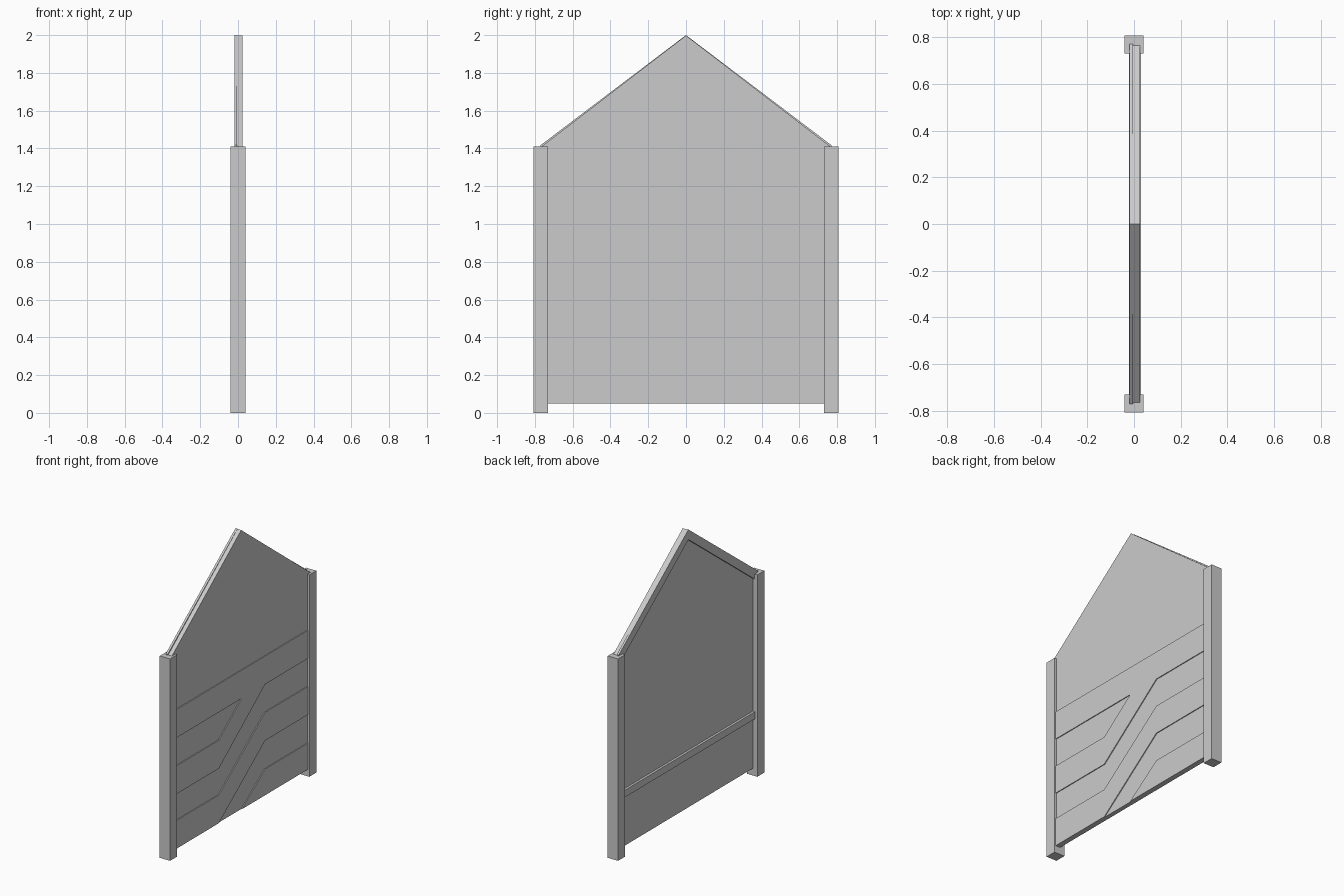
import bpy
import bmesh

if "Cube" in bpy.data.objects:
    bpy.data.objects.remove(bpy.data.objects["Cube"], do_unlink=True)

grey = bpy.data.materials.new("light_grey")
grey.use_nodes = True
colour = (0.6, 0.6, 0.6, 1)
grey.diffuse_color = colour
grey.node_tree.nodes["Principled BSDF"].inputs["Base Color"].default_value = colour


def slab(name, outline, x0, x1):
    """Extrude a (y, z) outline between two x positions."""
    bm = bmesh.new()
    face = bm.faces.new([bm.verts.new((x0, y, z)) for y, z in outline])
    ext = bmesh.ops.extrude_face_region(bm, geom=[face])
    verts = [v for v in ext["geom"] if isinstance(v, bmesh.types.BMVert)]
    bmesh.ops.translate(bm, verts=verts, vec=(x1 - x0, 0, 0))
    bmesh.ops.recalc_face_normals(bm, faces=bm.faces)
    mesh = bpy.data.meshes.new(name)
    bm.to_mesh(mesh)
    bm.free()
    mesh.materials.append(grey)
    obj = bpy.data.objects.new(name, mesh)
    bpy.context.collection.objects.link(obj)
    return obj


def rect(y0, y1, z0, z1):
    return [(y0, z0), (y1, z0), (y1, z1), (y0, z1)]


INNER, EAVE, BASE = 0.73, 1.41, 0.05
BOARD_BACK, BOARD_FRONT, BAND_FRONT = -0.006, 0.025, 0.031

# Side posts
for side, name in ((-1, "front_post"), (1, "back_post")):
    slab(name, rect(side * INNER, side * 0.807, 0, EAVE), -0.04, 0.04)

# Gabled wall board
slab("wall_board", [(-0.765, BASE), (0.765, BASE), (0.765, EAVE),
                    (0, 1.998), (-0.765, EAVE)], BOARD_BACK, BOARD_FRONT)

# Sloping trim boards behind the gable
for side, name in ((-1, "front_gable_trim"), (1, "back_gable_trim")):
    slab(name, [(0, 2), (side * 0.77, 1.417), (side * 0.77, 1.345), (0, 1.93)],
         -0.019, BOARD_BACK + 0.002)

# Horizontal rail on the back of the wall
slab("cross_rail", rect(-INNER, INNER, 0.4, 0.45), -0.022, BOARD_BACK + 0.002)

# Raised stepped bands on the face of the wall
LOW, HIGH, BEND, WIDTH = 0.432, 0.825, 0.255, 0.197


def stepped_band(name, z0, z1):
    lower = [(-INNER, z0), (-BEND, z0), (BEND, z1), (INNER, z1)]
    upper = [(y, z + WIDTH) for y, z in reversed(lower)]
    slab(name, lower + upper, BOARD_FRONT - 0.002, BAND_FRONT)


stepped_band("lower_band", BASE, LOW)
stepped_band("middle_band", LOW, HIGH)
slab("upper_band", [(-INNER, HIGH), (0, HIGH), (BEND, HIGH + WIDTH),
                    (-INNER, HIGH + WIDTH)], BOARD_FRONT - 0.002, BAND_FRONT)
slab("bottom_band", [(0, BASE), (INNER, BASE), (INNER, 0.233), (BEND, 0.233)],
     BOARD_FRONT - 0.002, BAND_FRONT)
